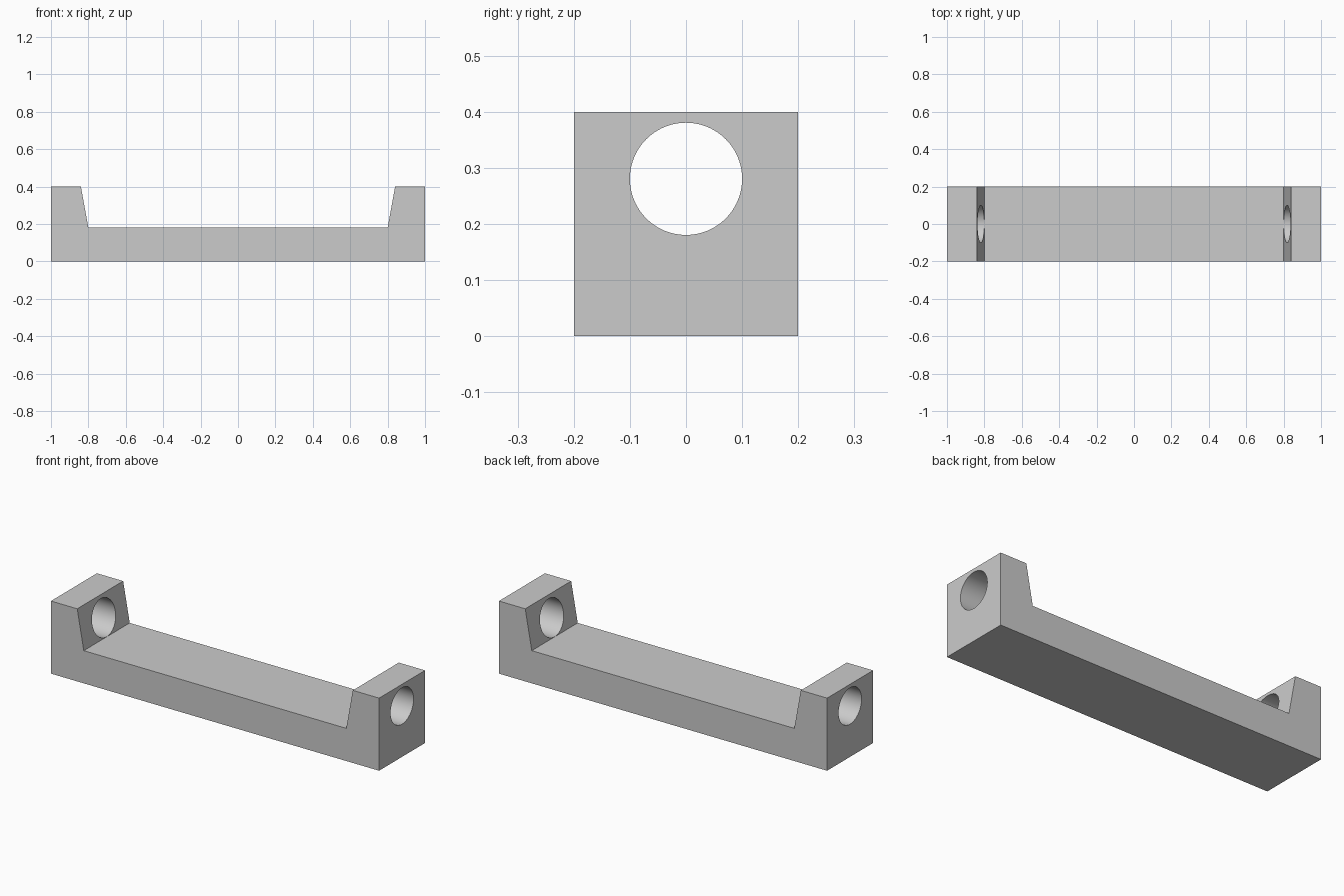
import bpy, bmesh, math

cube = bpy.data.objects.get("Cube")
if cube:
    bpy.data.objects.remove(cube, do_unlink=True)

HALF_DEPTH, HEIGHT, FLOOR = 0.2, 0.4, 0.18
HOLE_RADIUS, HOLE_Z = 0.1, 0.2805

grey = bpy.data.materials.new("light_grey")
grey.use_nodes = True
colour = (0.6, 0.6, 0.6, 1)
grey.diffuse_color = colour
grey.node_tree.nodes["Principled BSDF"].inputs["Base Color"].default_value = colour

# Bracket: a U-shaped side profile with sloped inner walls, extruded in depth
right_half = [(1, 0), (1, HEIGHT), (0.84, HEIGHT), (0.8, FLOOR)]
profile = right_half + [(-x, z) for x, z in reversed(right_half)]
bm = bmesh.new()
face = bm.faces.new([bm.verts.new((x, -HALF_DEPTH, z)) for x, z in profile])
extruded = bmesh.ops.extrude_face_region(bm, geom=[face])["geom"]
bmesh.ops.translate(bm, vec=(0, 2 * HALF_DEPTH, 0),
                    verts=[v for v in extruded if isinstance(v, bmesh.types.BMVert)])
bmesh.ops.recalc_face_normals(bm, faces=bm.faces)
mesh = bpy.data.meshes.new("bracket")
bm.to_mesh(mesh)
bm.free()
mesh.materials.append(grey)
bracket = bpy.data.objects.new("bracket", mesh)
bpy.context.collection.objects.link(bracket)

# Round hole through both end blocks
bpy.ops.mesh.primitive_cylinder_add(vertices=96, radius=HOLE_RADIUS, depth=2.4,
                                    location=(0, 0, HOLE_Z),
                                    rotation=(0, math.pi / 2, 0))
cutter = bpy.context.object
cutter.name = "hole_cutter"
cutter.hide_render = True
cutter.data.materials.append(grey)

cut = bracket.modifiers.new("holes", 'BOOLEAN')
cut.operation = 'DIFFERENCE'
cut.solver = 'EXACT'
cut.object = cutter

bpy.ops.object.select_all(action='DESELECT')
bracket.select_set(True)
bpy.context.view_layer.objects.active = bracket
bpy.ops.object.modifier_apply(modifier=cut.name)
bpy.data.objects.remove(cutter, do_unlink=True)

# Smooth bores, crisp edges elsewhere
bpy.ops.object.shade_smooth_by_angle(angle=math.radians(8))
